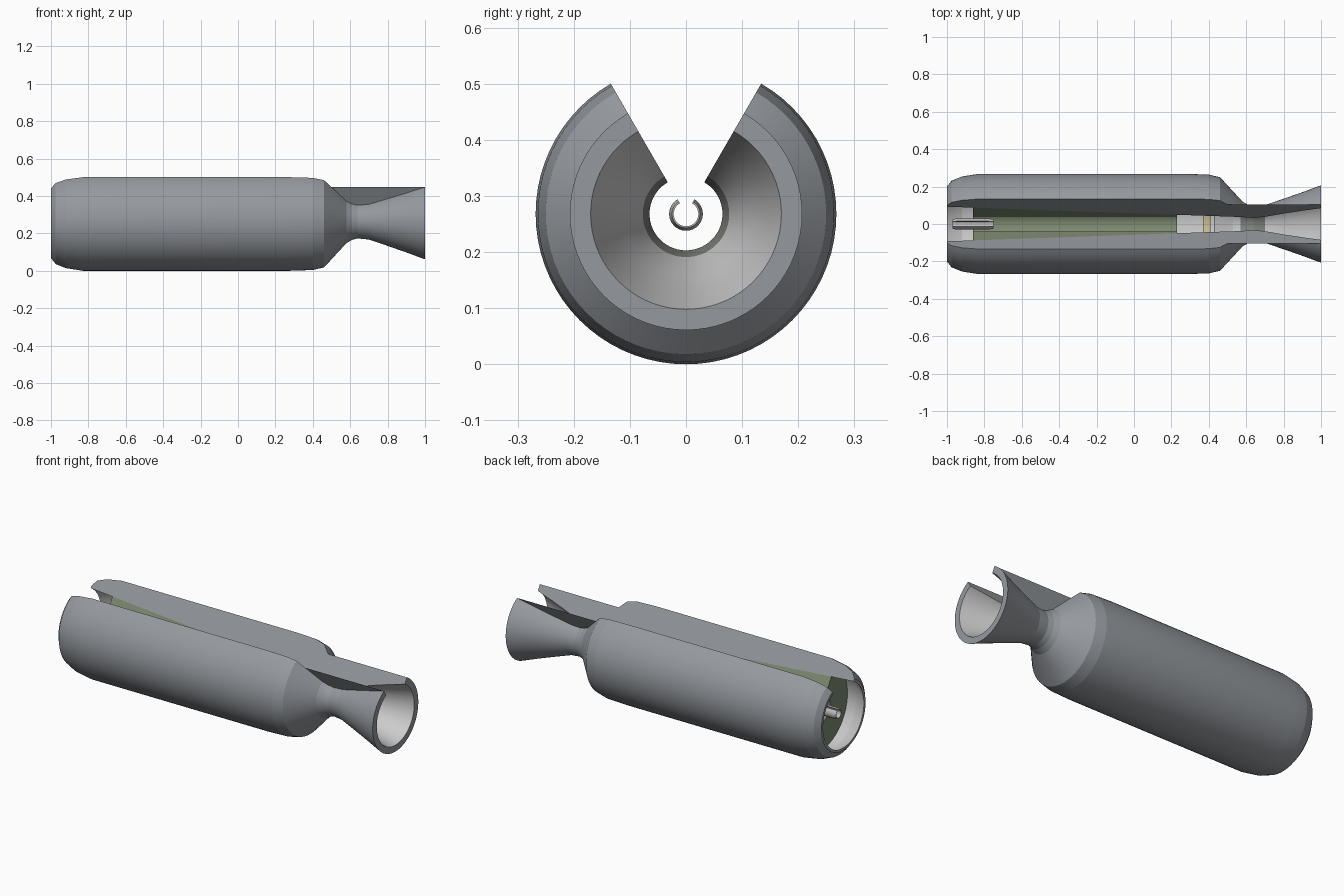
import bpy, bmesh, math

if "Cube" in bpy.data.objects:
    bpy.data.objects.remove(bpy.data.objects["Cube"])

AXIS_Z = 0.268
STEEL = (0.30, 0.32, 0.345, 1)
LINER = (0.62, 0.61, 0.60, 1)
THROAT = (0.20, 0.21, 0.19, 1)
FUEL = (0.20, 0.25, 0.16, 1)
SEAL = (0.62, 0.52, 0.30, 1)


def place(x, r, a):
    """Point at radius r and angle a (from straight up) around the long axis."""
    return (x, r * math.sin(a), AXIS_Z + r * math.cos(a))


def finish(name, bm, colors, recalc=True):
    if recalc:
        bmesh.ops.recalc_face_normals(bm, faces=bm.faces[:])
    me = bpy.data.meshes.new(name)
    bm.to_mesh(me)
    bm.free()
    for i, c in enumerate(colors):
        mat = bpy.data.materials.new(f"{name}_paint_{i}")
        mat.diffuse_color = c
        mat.use_nodes = True
        mat.node_tree.nodes["Principled BSDF"].inputs["Base Color"].default_value = mat.diffuse_color
        me.materials.append(mat)
    ob = bpy.data.objects.new(name, me)
    bpy.context.collection.objects.link(ob)
    bpy.ops.object.select_all(action='DESELECT')
    bpy.context.view_layer.objects.active = ob
    ob.select_set(True)
    bpy.ops.object.shade_smooth_by_angle(angle=math.radians(10))
    return ob


def cut_revolve(name, profile, colors, gap=30, caps=None, steps=60, slot=lambda j: 0):
    """Revolve a closed (x, r) loop, leaving a wedge open at the top.
    caps: outline for the two flat cut faces (default: the profile).
    slot: colour number for each edge of the profile."""
    bm = bmesh.new()
    rings = []
    for i in range(steps + 1):
        a = math.radians(gap + (360 - 2 * gap) * i / steps)
        rings.append([bm.verts.new(place(x, r, a)) for x, r in profile])
    n = len(profile)
    for A, B in zip(rings, rings[1:]):
        for j in range(n):
            k = (j + 1) % n
            bm.faces.new((A[j], A[k], B[k], B[j])).material_index = slot(j)
    if caps is None:
        bm.faces.new(rings[0])
        bm.faces.new(rings[-1][::-1])
    finish(name, bm, colors)
    if caps:
        bm = bmesh.new()
        for sign in (1, -1):
            a = math.radians(gap) * sign
            f = bm.faces.new([bm.verts.new(place(x, r, a)) for x, r in caps])
            f.normal_update()
            # cut faces look into the open wedge
            if f.normal.y * sign > 0:
                f.normal_flip()
        finish(name + "_cut_faces", bm, colors[:1], recalc=False)


# casing with nozzle: outer skin, then inner wall back to the front rim
outer = [(-1, 0.2), (-0.975, 0.232), (-0.92, 0.254), (-0.83, 0.268), (0.28, 0.268),
         (0.40, 0.264), (0.46, 0.25), (0.50, 0.207), (0.58, 0.12), (0.61, 0.103),
         (0.64, 0.095), (0.70, 0.101), (0.80, 0.135), (0.90, 0.17), (1, 0.207)]
nozzle_in = [(1, 0.17), (0.90, 0.142), (0.80, 0.112), (0.70, 0.077), (0.64, 0.065),
             (0.57, 0.075)]
inner = nozzle_in + [(0.53, 0.10), (0.43, 0.215), (0.28, 0.24), (-0.83, 0.24),
                     (-0.92, 0.228), (-0.96, 0.21), (-1, 0.185)]
profile = outer + inner


def casing_slot(j):
    if j < len(outer) or j == len(profile) - 1:
        return 0                                   # outside skin and rims
    return 2 if j in (len(outer) + 3, len(outer) + 4) else 1


# cut faces span straight across the chamber and across the nozzle waist
cut = outer[:8] + [outer[-1]] + nozzle_in + [(-1, 0.185)]
cut_revolve("casing", profile, [STEEL, LINER, THROAT], caps=cut, slot=casing_slot)

# fuel grain, cut a little wider so it sits behind the casing cut faces
cut_revolve("fuel_grain", [(-0.86, 0.237), (0.23, 0.237), (0.23, 0.08), (-0.86, 0.08)],
            [FUEL], gap=30.5)

# seal ring behind the nozzle
cut_revolve("seal_ring", [(0.37, 0.226), (0.41, 0.22), (0.41, 0.20), (0.37, 0.20)],
            [SEAL], gap=31)

# igniter tube at the open front end
cut_revolve("igniter_tube", [(-0.97, 0.025), (-0.95, 0.03), (-0.78, 0.03), (-0.75, 0.025),
                             (-0.75, 0.022), (-0.97, 0.022)],
            [(0.50, 0.50, 0.50, 1)], steps=32)
